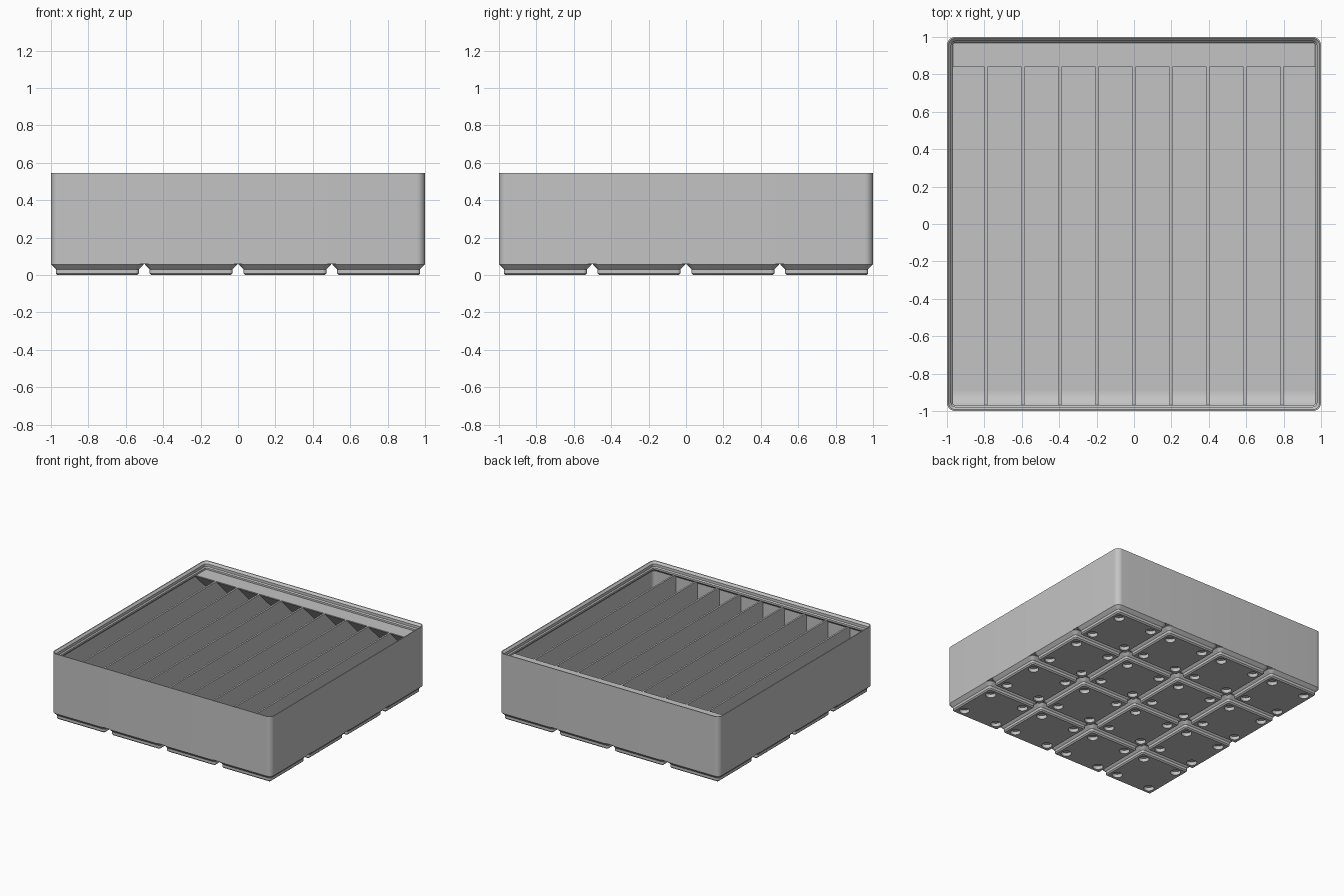
import bpy, bmesh, math
from mathutils import Matrix

cube = bpy.data.objects.get("Cube")
if cube:
    bpy.data.objects.remove(cube, do_unlink=True)

MM = 2 / 167.5            # the sizes below are in millimetres
HALF = 83.75
FLOOR, DIVIDER_TOP, RIM = 6.2, 40.8, 45.8
PITCH = 42

grey = bpy.data.materials.new("plain_grey")
grey.use_nodes = True
colour = (0.55, 0.55, 0.55, 1)
grey.diffuse_color = colour
grey.node_tree.nodes["Principled BSDF"].inputs["Base Color"].default_value = colour


def finish(name, bm):
    bmesh.ops.recalc_face_normals(bm, faces=bm.faces)
    bmesh.ops.scale(bm, vec=(MM, MM, MM), verts=bm.verts)
    mesh = bpy.data.meshes.new(name)
    bm.to_mesh(mesh)
    bm.free()
    mesh.materials.append(grey)
    obj = bpy.data.objects.new(name, mesh)
    bpy.context.collection.objects.link(obj)
    return obj


def smooth(obj):
    bpy.ops.object.select_all(action='DESELECT')
    obj.select_set(True)
    bpy.context.view_layer.objects.active = obj
    bpy.ops.object.shade_smooth_by_angle(angle=math.radians(30))


def rounded_square(bm, half, radius, z, steps=8):
    """One ring of vertices around a square with round corners."""
    ring = []
    for corner in range(4):
        turn = corner * math.pi / 2
        for i in range(steps + 1):
            a = i / steps * math.pi / 2
            x = half - radius + radius * math.cos(a)
            y = half - radius + radius * math.sin(a)
            c, s = math.cos(turn), math.sin(turn)
            ring.append(bm.verts.new((x * c - y * s, x * s + y * c, z)))
    return ring


def loft(name, half, profile):
    """Skin rounded squares given as (inset, height), capped at both ends."""
    bm = bmesh.new()
    rings = [rounded_square(bm, half - d, 3.75 - d, z) for d, z in profile]
    for a, b in zip(rings, rings[1:]):
        for i in range(len(a)):
            j = (i + 1) % len(a)
            bm.faces.new((a[i], a[j], b[j], b[i]))
    bm.faces.new(rings[0])
    bm.faces.new(rings[-1])
    return finish(name, bm)


def prism(name, points, x0, x1):
    """Extrude a (y, z) outline along x."""
    bm = bmesh.new()
    face = bm.faces.new([bm.verts.new((x0, y, z)) for y, z in points])
    moved = bmesh.ops.extrude_face_region(bm, geom=[face])["geom"]
    verts = [v for v in moved if isinstance(v, bmesh.types.BMVert)]
    bmesh.ops.translate(bm, vec=(x1 - x0, 0, 0), verts=verts)
    return finish(name, bm)


# Bin shell with stepped stacking lip, thin walls and floor
shell = loft("bin_shell", HALF, [
    (0, 5), (0, RIM), (0.6, RIM), (1.9, RIM - 1.3), (1.9, 42.7), (2.6, 42),
    (2.6, DIVIDER_TOP), (0.95, DIVIDER_TOP - 1.65), (0.95, FLOOR)])
smooth(shell)

# Upright dividers making ten compartments
for n in range(1, 10):
    x = (n - 5) * 16.56
    prism(f"divider_{n}", [(-83, FLOOR - 0.5), (83, FLOOR - 0.5),
                           (83, DIVIDER_TOP - 0.03), (-83, DIVIDER_TOP - 0.03)],
          x - 0.6, x + 0.6)

# Label shelf along the back wall, sloped underneath
prism("label_shelf", [(70.3, DIVIDER_TOP), (82.7, DIVIDER_TOP),
                      (82.7, DIVIDER_TOP - 13), (70.3, DIVIDER_TOP - 0.6)], -82.2, 82.2)

# Curved finger scoop along the front wall
R = 8
arc = [(-74.8 - R * math.sin(a), FLOOR + R - R * math.cos(a))
       for a in (i / 12 * math.pi / 2 for i in range(13))]
smooth(prism("front_scoop", [(-74.8, FLOOR - 0.5)] + arc
             + [(-82.9, FLOOR + R), (-82.9, FLOOR - 0.5)], -82, 82))

# Foot pad with stepped sides and four round pockets, repeated in a grid
pad = loft("foot_pads", 20.75, [(2.95, 0), (2.15, 0.8), (2.15, 2.6), (0, 4.75), (0, 5)])
bm = bmesh.new()
for sx in (-1, 1):
    for sy in (-1, 1):
        bmesh.ops.create_cone(bm, cap_ends=True, segments=32, radius1=3.25, radius2=3.25,
                              depth=4.8, matrix=Matrix.Translation((sx * 13, sy * 13, 0)))
cutter = finish("pocket_cutter", bm)
cutter.hide_render = True
cutter.hide_viewport = True
corner = -1.5 * PITCH * MM
for obj in (pad, cutter):
    obj.location = (corner, corner, 0)
smooth(pad)
cut = pad.modifiers.new("pockets", 'BOOLEAN')
cut.operation = 'DIFFERENCE'
cut.solver = 'EXACT'
cut.object = cutter
for axis in range(2):
    array = pad.modifiers.new("row", 'ARRAY')
    array.count = 4
    array.use_relative_offset = False
    array.use_constant_offset = True
    offset = [0, 0, 0]
    offset[axis] = PITCH * MM
    array.constant_offset_displace = offset
